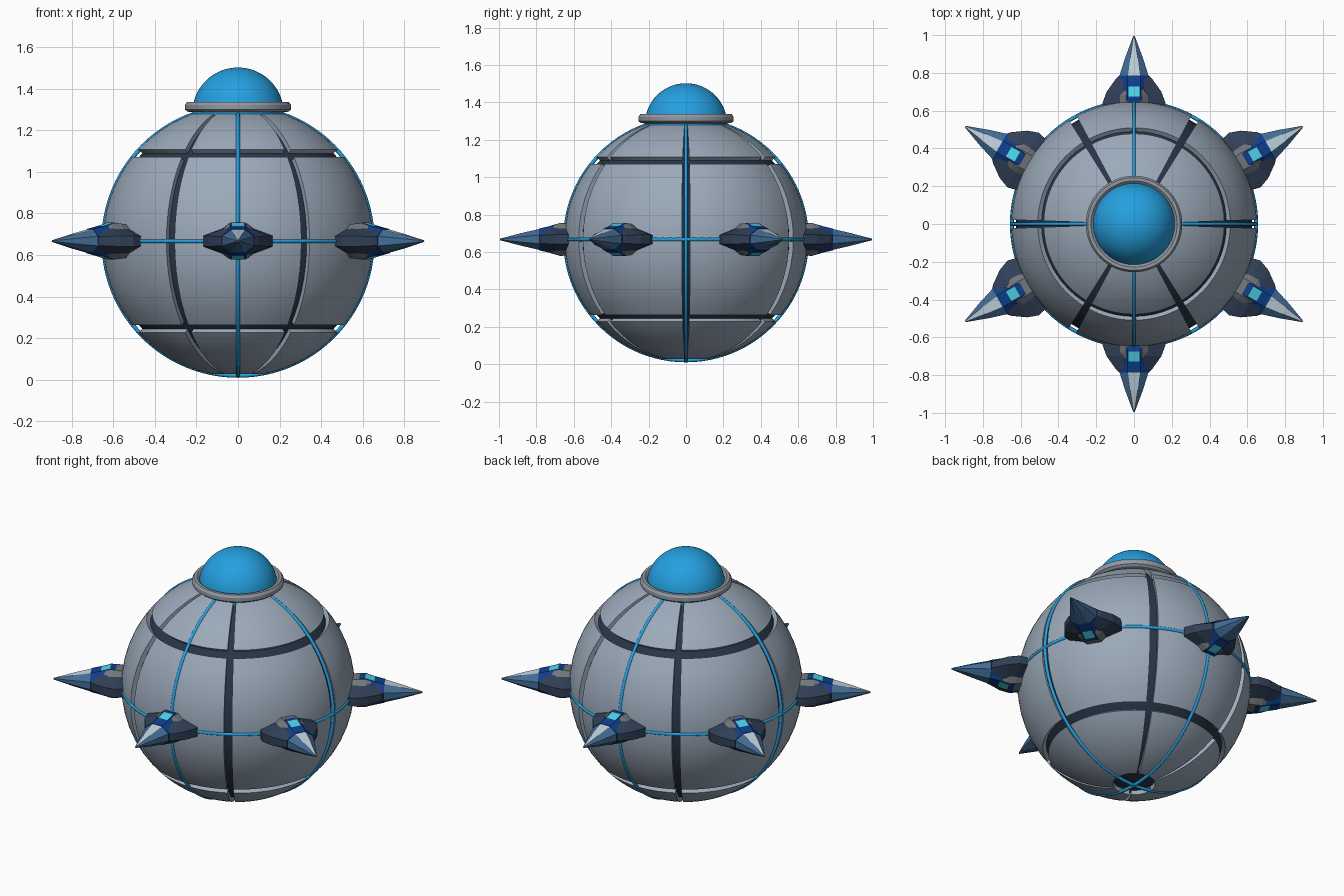
import bpy, bmesh, math
from mathutils import Matrix, Vector

if "Cube" in bpy.data.objects:
    bpy.data.objects.remove(bpy.data.objects["Cube"])

CZ = 0.667          # height of the sphere centre and equator
R, R_IN = 0.65, 0.625


def mat(name, rgb):
    m = bpy.data.materials.new(name)
    m.diffuse_color = (*rgb, 1)
    m.use_nodes = True
    m.node_tree.nodes["Principled BSDF"].inputs["Base Color"].default_value = m.diffuse_color
    return m


PANEL = mat("panel_grey", (0.33, 0.40, 0.49))
DARK = mat("groove_dark", (0.021, 0.036, 0.066))
BLUE = mat("bright_blue", (0.018, 0.35, 0.74))
COLLAR = mat("collar_grey", (0.29, 0.32, 0.37))
STEEL = mat("steel_blue", (0.055, 0.15, 0.30))
PALE = mat("pale_steel", (0.52, 0.63, 0.70))
NAVY = mat("deep_blue", (0.004, 0.05, 0.26))
CYAN = mat("glow_cyan", (0.08, 0.68, 0.85))
SLATE = mat("slate", (0.03, 0.05, 0.095))
GREY = mat("housing_grey", (0.17, 0.18, 0.20))


def make(name, bm, mats, smooth=None, loc=(0, 0, CZ)):
    me = bpy.data.meshes.new(name)
    bmesh.ops.recalc_face_normals(bm, faces=bm.faces)
    bm.to_mesh(me)
    bm.free()
    for m in mats:
        me.materials.append(m)
    ob = bpy.data.objects.new(name, me)
    ob.location = loc
    bpy.context.collection.objects.link(ob)
    if smooth:
        bpy.ops.object.select_all(action='DESELECT')
        ob.select_set(True)
        bpy.context.view_layer.objects.active = ob
        bpy.ops.object.shade_smooth_by_angle(angle=math.radians(smooth))
    return ob


def lathe(profile, n, closed):
    """Spin (radius, z) points round the z axis."""
    bm = bmesh.new()
    rings = [[bm.verts.new((r * math.cos(2 * math.pi * i / n), r * math.sin(2 * math.pi * i / n), z))
              for i in range(n)] for r, z in profile]
    for k in range(len(rings) if closed else len(rings) - 1):
        a, b = rings[k], rings[(k + 1) % len(rings)]
        for i in range(n):
            j = (i + 1) % n
            bm.faces.new((a[i], a[j], b[j], b[i]))
    return bm


def sphere(r):
    bm = bmesh.new()
    bmesh.ops.create_uvsphere(bm, u_segments=64, v_segments=32, radius=r)
    return bm


# dark core seen through the grooves
make("inner_core", sphere(R_IN), [DARK], 40)


# shell panels: six sectors by three latitude bands, with gaps between
def add_panel(bm, lon0, lon1, lat0, lat1, nu=16, nv=12):
    def rows(a, b, n):
        core = [(a + (b - a) * i / n, False) for i in range(n + 1)]
        return [(a, True)] + core + [(b, True)]
    us, vs = rows(lon0, lon1, nu), rows(lat0, lat1, nv)
    grid = {}
    for i, (u, ue) in enumerate(us):
        for j, (v, ve) in enumerate(vs):
            if ue and ve:
                continue
            r = R_IN - 0.01 if ue or ve else R
            u_, v_ = math.radians(u), math.radians(v)
            grid[i, j] = bm.verts.new((r * math.cos(v_) * math.cos(u_),
                                       r * math.cos(v_) * math.sin(u_), r * math.sin(v_)))
    for i in range(len(us) - 1):
        for j in range(len(vs) - 1):
            keys = [(i, j), (i + 1, j), (i + 1, j + 1), (i, j + 1)]
            if all(k in grid for k in keys):
                bm.faces.new([grid[k] for k in keys])


bm = bmesh.new()
for s in range(6):
    for lat0, lat1 in ((-79.5, -42.6), (-38.4, 38.4), (42.6, 79.5)):
        add_panel(bm, 60 * s + 2, 60 * s + 58, lat0, lat1)
make("shell_panels", bm, [PANEL], 40)

# three thin blue rings: equator and two meridians
for name, axis in (("equator_ring", None), ("side_meridian_ring", 'X'), ("front_meridian_ring", 'Y')):
    tube = [(0.647 + 0.010 * math.cos(t * math.pi / 4), 0.010 * math.sin(t * math.pi / 4)) for t in range(8)]
    bm = lathe(tube, 96, True)
    if axis:
        bmesh.ops.rotate(bm, verts=bm.verts, matrix=Matrix.Rotation(math.pi / 2, 3, axis))
    make(name, bm, [BLUE], 60)

# dome and its collar
make("top_dome", sphere(0.22), [BLUE], 40, (0, 0, 1.282))
collar = [(0.20, 1.285), (0.243, 1.29), (0.255, 1.30), (0.255, 1.322), (0.245, 1.337),
          (0.228, 1.337), (0.215, 1.325)]
make("dome_collar", lathe(collar, 64, True), [COLLAR], 25, (0, 0, 0))


# spike parts: octagonal lofts along +y, stations are (y, half width, half height)
def loft(stations):
    bm = bmesh.new()
    k = 1 / math.cos(math.pi / 8)
    rings = [[bm.verts.new((w * k * math.cos((i + .5) * math.pi / 4), y, h * k * math.sin((i + .5) * math.pi / 4)))
              for i in range(8)] for y, w, h in stations]
    for a, b in zip(rings, rings[1:]):
        for i in range(8):
            j = (i + 1) % 8
            bm.faces.new((a[i], a[j], b[j], b[i]))
    bm.faces.new(rings[0])
    bm.faces.new(rings[-1])
    bmesh.ops.recalc_face_normals(bm, faces=bm.faces)
    return bm


claw = loft([(0.57, 0.15, 0.055), (0.64, 0.167, 0.062), (0.70, 0.145, 0.062),
             (0.77, 0.095, 0.052), (0.80, 0.06, 0.04)])
housing = loft([(0.57, 0.09, 0.075), (0.64, 0.105, 0.085), (0.68, 0.10, 0.085), (0.76, 0.075, 0.055)])

# blue socket with glowing windows inset above and below
socket = loft([(0.63, 0.08, 0.083), (0.67, 0.085, 0.089), (0.735, 0.085, 0.070), (0.785, 0.08, 0.058)])
flat = [f for f in socket.faces if abs(f.normal.z) > 0.8 and 0.67 < f.calc_center_median().y < 0.735]
bmesh.ops.inset_individual(socket, faces=flat, thickness=0.009, depth=0)
for f in flat:
    f.material_index = 1

# pointed tip with a pale upper facet
tip = loft([(0.75, 0.06, 0.045), (0.775, 0.08, 0.058), (0.88, 0.047, 0.034), (0.995, 0.004, 0.004)])
for f in tip.faces:
    if f.normal.z > 0.85:
        f.material_index = 1

parts = [("spike_claw", claw, [SLATE]), ("spike_housing", housing, [GREY]),
         ("spike_socket", socket, [NAVY, CYAN]), ("spike_tip", tip, [STEEL, PALE])]
for name, bm, mats in parts:
    first = make(name + "_1", bm, mats)
    for s in range(6):
        ob = first
        if s:
            ob = bpy.data.objects.new(f"{name}_{s + 1}", first.data)
            bpy.context.collection.objects.link(ob)
        turn = Matrix.Rotation(math.radians(60 * s), 4, 'Z')
        out = 0.0 if s % 3 == 0 else 0.037   # diagonal spikes sit further out
        ob.location = turn @ Vector((0, out, 0)) + Vector((0, 0, CZ))
        ob.rotation_euler.z = math.radians(60 * s)
